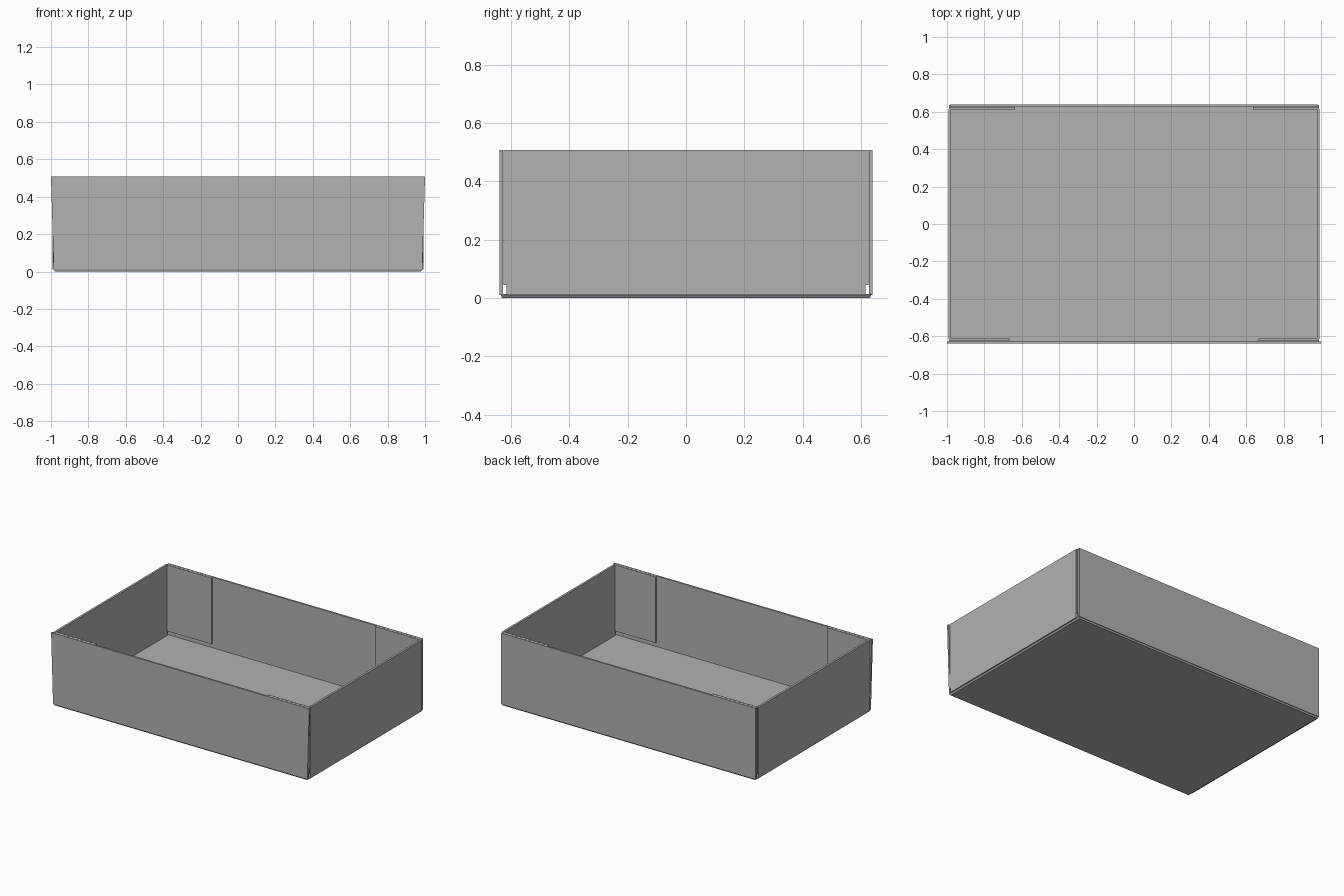
import bpy
import bmesh
from mathutils import Vector

cube = bpy.data.objects.get("Cube")
if cube:
    bpy.data.objects.remove(cube, do_unlink=True)

# Plain grey card
card = bpy.data.materials.new("grey card")
card.use_nodes = True
grey = (0.445, 0.445, 0.445, 1)
card.diffuse_color = grey
card.node_tree.nodes["Principled BSDF"].inputs["Base Color"].default_value = grey

H = 0.508      # rim height
T = 0.013      # card thickness
FLOOR = 0.014  # top of the base
END_X = 0.993  # outer face of the end walls
SIDE_Y = 0.64  # outer face of the long walls


def panel(name, outline, offset):
    """Extrude a flat outline of 3D points by an offset."""
    bm = bmesh.new()
    face = bm.faces.new([bm.verts.new(p) for p in outline])
    extruded = bmesh.ops.extrude_face_region(bm, geom=[face])["geom"]
    moved = [v for v in extruded if isinstance(v, bmesh.types.BMVert)]
    bmesh.ops.translate(bm, verts=moved, vec=Vector(offset))
    bmesh.ops.recalc_face_normals(bm, faces=bm.faces)
    mesh = bpy.data.meshes.new(name)
    bm.to_mesh(mesh)
    bm.free()
    mesh.materials.append(card)
    ob = bpy.data.objects.new(name, mesh)
    bpy.context.collection.objects.link(ob)
    return ob


# Base, narrowed underneath where the card creases
bx, by = 0.988, 0.637
base = panel("base", [(-bx, -by, FLOOR), (bx, -by, FLOOR),
                      (bx, by, FLOOR), (-bx, by, FLOOR)], (0, 0, -FLOOR))
for v in base.data.vertices:
    if v.co.z < FLOOR / 2:
        v.co.x *= 0.99
        v.co.y *= 0.99

# Long walls: the front one flares toward the rim
for name, s, low, high in (("front_wall", -1, 0.985, 1.0),
                           ("back_wall", 1, 0.985, 0.985)):
    y = s * SIDE_Y
    panel(name, [(-low, y, 0.01), (low, y, 0.01), (high, y, H), (-high, y, H)],
          (0, -s * T, 0))

# End walls, each with a glue flap folded inside both long walls
for side, sx in (("left", 1), ("right", -1)):
    x, w = sx * END_X, 0.616
    panel(side + "_end_wall", [(x, -w, 0.01), (x, w, 0.01), (x, w, H), (x, -w, H)],
          (-sx * 0.015, 0, 0))
    for end, sy, reach in (("front", -1, 0.665), ("back", 1, 0.635)):
        y = sy * (SIDE_Y - T - 0.001)
        x0, x1 = sx * (END_X - 0.004), sx * reach
        panel(f"{side}_{end}_flap",
              [(x0, y, 0.045), (x1, y, 0.045), (x1, y, H), (x0, y, H)],
              (0, -sy * T, 0))
